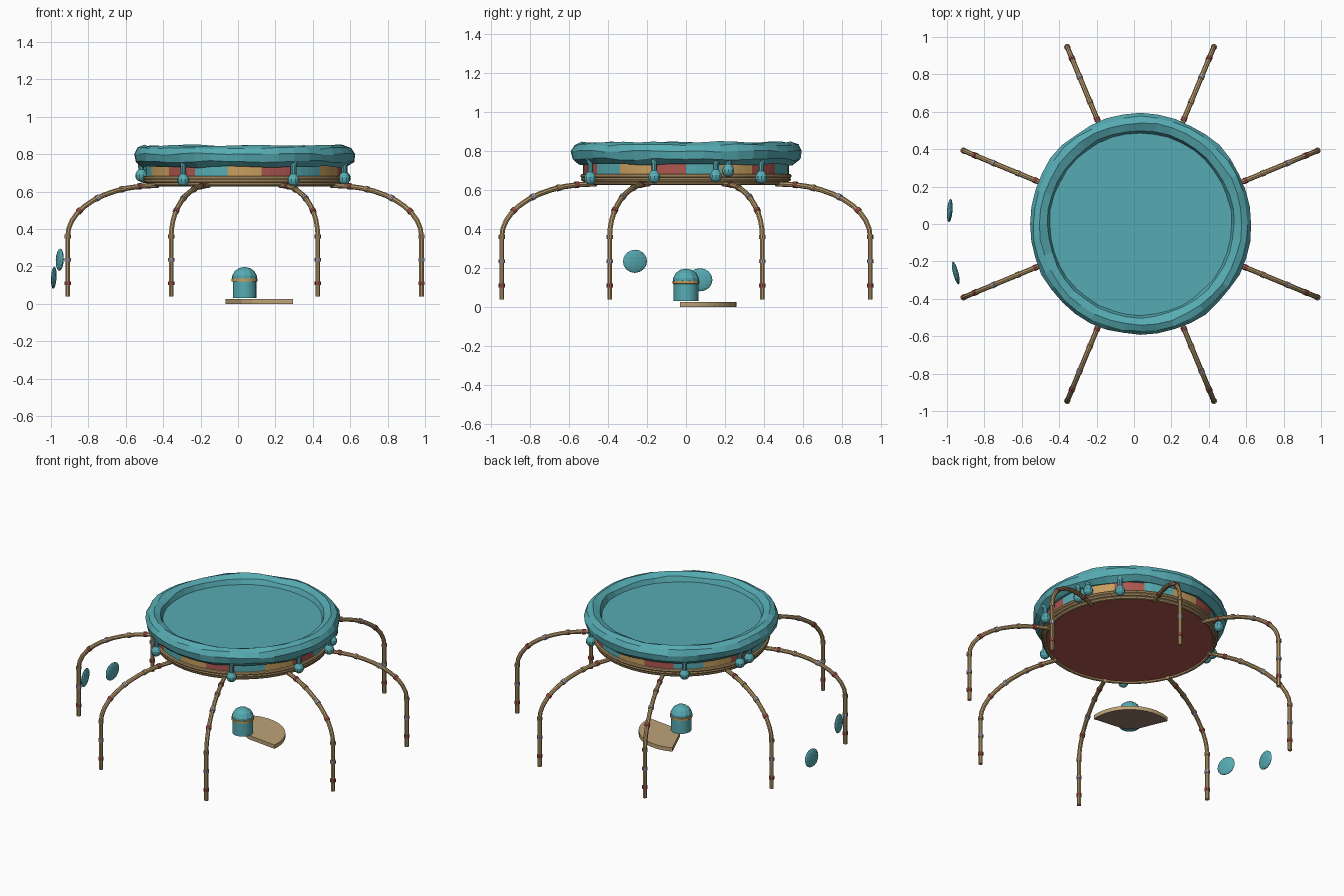
import bpy, bmesh, math, random
from mathutils import Vector, Matrix
from math import sin, cos, pi, radians

random.seed(4)
if "Cube" in bpy.data.objects:
    bpy.data.objects.remove(bpy.data.objects["Cube"])

CX = 0.035  # table axis


def material(name, r, g, b):
    m = bpy.data.materials.new(name)
    m.use_nodes = True
    m.diffuse_color = (r, g, b, 1)
    m.node_tree.nodes["Principled BSDF"].inputs["Base Color"].default_value = (r, g, b, 1)
    return m


TEAL = material("teal", 0.093, 0.41, 0.45)
BAMBOO = material("bamboo", 0.46, 0.31, 0.14)
WOOD = material("pale wood", 0.51, 0.36, 0.185)
BROWN = material("shaded wood", 0.30, 0.19, 0.14)
RED = material("brick red", 0.42, 0.092, 0.078)
OCHRE = material("ochre", 0.57, 0.345, 0.11)
GREY = material("silver grey", 0.42, 0.40, 0.44)


def add(name, mesh, mats, matrix=None, smooth=False):
    for m in mats:
        mesh.materials.append(m)
    ob = bpy.data.objects.new(name, mesh)
    bpy.context.collection.objects.link(ob)
    ob.matrix_world = matrix or Matrix.Translation((CX, 0, 0))
    if smooth:
        bpy.ops.object.select_all(action="DESELECT")
        ob.select_set(True)
        bpy.context.view_layer.objects.active = ob
        bpy.ops.object.shade_smooth_by_angle(angle=radians(35))
    return ob


def lathe(profile, segs, warp=None, closed=False):
    """Spin (radius, height) points, bottom to top, around z; warp may shift each point."""
    bm = bmesh.new()
    rows = []
    for k, (r, z) in enumerate(profile):
        if r == 0:
            rows.append([bm.verts.new((0, 0, z))] * segs)
            continue
        row = []
        for i in range(segs):
            a = 2 * pi * i / segs
            rr, zz = warp(a, k, r, z) if warp else (r, z)
            row.append(bm.verts.new((rr * cos(a), rr * sin(a), zz)))
        rows.append(row)
    pairs = list(zip(rows, rows[1:])) + ([(rows[-1], rows[0])] if closed else [])
    for lo, hi in pairs:
        for i in range(segs):
            j = (i + 1) % segs
            bm.faces.new(dict.fromkeys((lo[i], lo[j], hi[j], hi[i])))
    bmesh.ops.recalc_face_normals(bm, faces=bm.faces)
    mesh = bpy.data.meshes.new("lathe")
    bm.to_mesh(mesh)
    bm.free()
    return mesh


# Table base: red underside, bamboo hoops, tiled band
add("underside", lathe([(0, 0.64), (0.515, 0.64), (0.515, 0.655), (0, 0.655)], 48), [RED])
for i, (radius, z) in enumerate([(0.518, 0.639), (0.528, 0.656), (0.532, 0.673)]):
    hoop = [(radius + 0.011 * cos(t * pi / 4), z + 0.011 * sin(t * pi / 4)) for t in range(8)]
    add(f"hoop_{i + 1}", lathe(hoop, 48, closed=True), [BAMBOO], smooth=True)

band = lathe([(0.528, 0.67), (0.528, 0.76)], 72)
for p in band.polygons:
    azimuth = math.degrees(math.atan2(p.center.y, p.center.x)) % 360
    p.material_index = int(azimuth // 20) % 3
add("tiled_band", band, [TEAL, OCHRE, RED])


# Top: wavy rim with a shallow flat pool
def ripple(a, k, r, z):
    wave = sin(7 * a + k) + 0.7 * sin(11 * a + 2 * k)
    return (r + 0.002 * wave + random.uniform(-0.003, 0.003),
            z + 0.003 * wave + random.uniform(-0.003, 0.003))


RIM = [(0.52, 0.745), (0.55, 0.732), (0.584, 0.76), (0.592, 0.80), (0.574, 0.832),
       (0.54, 0.846), (0.50, 0.828), (0.482, 0.785)]
add("wavy_rim", lathe(RIM, 40, ripple), [TEAL])
add("pool_surface", lathe([(0, 0.797), (0.505, 0.797)], 48), [TEAL])

# Drips hanging off the rim: (azimuth, bulb height)
DRIPS = [(234, 0.66), (298, 0.66), (-17, 0.667), (16, 0.672), (23, 0.70),
         (44, 0.665), (127, 0.66), (165, 0.678), (173, 0.685)]
for i, (az, z) in enumerate(DRIPS):
    a = radians(az)
    bulb = [(0.032 * sin(t), z - 0.032 * cos(t)) for t in (pi * k / 7 for k in range(6))]
    drip = [(0, z - 0.032)] + bulb[1:] + [(0.015, z + 0.034), (0.016, 0.74), (0.028, 0.775)]
    add(f"drip_{i + 1}", lathe(drip, 10), [TEAL],
        Matrix.Translation((CX + 0.557 * cos(a), 0.557 * sin(a), 0)))

# Legs: straight shaft that bends inward, with coloured joints
FOOT, KNEE, INNER, RISE = 1.024, 0.36, 0.52, 0.272


def bend(deg):
    t = radians(deg)
    spot = Vector((INNER + (FOOT - INNER) * cos(t), 0, KNEE + RISE * sin(t)))
    return spot, Vector(((INNER - FOOT) * sin(t), 0, RISE * cos(t)))


curve = bpy.data.curves.new("leg_path", "CURVE")
curve.dimensions = "3D"
curve.bevel_depth = 0.0135
curve.bevel_resolution = 2
curve.use_fill_caps = True
path = [Vector((FOOT, 0, 0.04))] + [bend(d)[0] for d in range(0, 91, 9)] + [Vector((0.5, 0, 0.632))]
spline = curve.splines.new("POLY")
spline.points.add(len(path) - 1)
for point, co in zip(spline.points, path):
    point.co = (*co, 1)
temp = bpy.data.objects.new("leg_path", curve)
bpy.context.collection.objects.link(temp)
bpy.context.view_layer.update()
shaft = bpy.data.meshes.new_from_object(temp.evaluated_get(bpy.context.evaluated_depsgraph_get()))
bpy.data.objects.remove(temp)
shaft.materials.clear()

up = Vector((0, 0, 1))
joints = [(Vector((FOOT, 0, z)), up) for z in (0.11, 0.235, KNEE)]
joints += [bend(d) for d in (30, 49, 68, 80)]
bm = bmesh.new()
for i, (spot, along) in enumerate(joints):
    before = set(bm.faces)
    turn = along.to_track_quat("Z", "Y").to_matrix().to_4x4()
    bmesh.ops.create_cone(bm, cap_ends=True, segments=10, radius1=0.017, radius2=0.017,
                          depth=0.02, matrix=Matrix.Translation(spot) @ turn)
    for f in set(bm.faces) - before:
        f.material_index = i % 3
rings = bpy.data.meshes.new("joints")
bm.to_mesh(rings)
bm.free()

for i in range(8):
    place = Matrix.Translation((CX, 0, 0)) @ Matrix.Rotation(radians(22.5 + 45 * i), 4, "Z")
    add(f"leg_{i + 1}", shaft.copy(), [BAMBOO], place, smooth=True)
    add(f"leg_joints_{i + 1}", rings.copy(), [RED, GREY, BAMBOO], place, smooth=True)

# Domed post under the table
add("post", lathe([(0, 0.03), (0.063, 0.03), (0.063, 0.13), (0, 0.13)], 20), [TEAL], smooth=True)
add("post_band", lathe([(0.06, 0.118), (0.069, 0.12), (0.069, 0.134), (0.06, 0.136)], 20), [OCHRE])
add("post_dome", lathe([(0, 0.132), (0.066, 0.132), (0.066, 0.15), (0.052, 0.175),
                        (0.03, 0.191), (0, 0.197)], 12), [TEAL])

# Fan-shaped step beside the post, darker underneath
bm = bmesh.new()
outline = [(0.26, a) for a in range(-7, 114, 8)] + [(0.04, 113), (0.04, -7)]
fan = bm.faces.new([bm.verts.new((r * cos(radians(a)), r * sin(radians(a)), 0)) for r, a in outline])
raised = bmesh.ops.extrude_face_region(bm, geom=[fan])["geom"]
bmesh.ops.translate(bm, vec=(0, 0, 0.026), verts=[v for v in raised if isinstance(v, bmesh.types.BMVert)])
bmesh.ops.recalc_face_normals(bm, faces=bm.faces)
for f in bm.faces:
    f.material_index = 1 if f.normal.z < -0.5 else 0
step = bpy.data.meshes.new("fan_step")
bm.to_mesh(step)
bm.free()
add("fan_step", step, [WOOD, BROWN])

# Floating flattened pebbles facing the table
for name, spot, size, az in [("upper_pebble", (-0.953, -0.262, 0.235), 0.064, 195),
                             ("lower_pebble", (-0.985, 0.072, 0.14), 0.064, 176)]:
    bm = bmesh.new()
    bmesh.ops.create_uvsphere(bm, u_segments=12, v_segments=8, radius=size)
    mesh = bpy.data.meshes.new(name)
    bm.to_mesh(mesh)
    bm.free()
    add(name, mesh, [TEAL], Matrix.Translation(spot) @ Matrix.Rotation(radians(az), 4, "Z")
        @ Matrix.Rotation(radians(-3), 4, "Y") @ Matrix.Diagonal((0.23, 1, 0.93, 1)))
